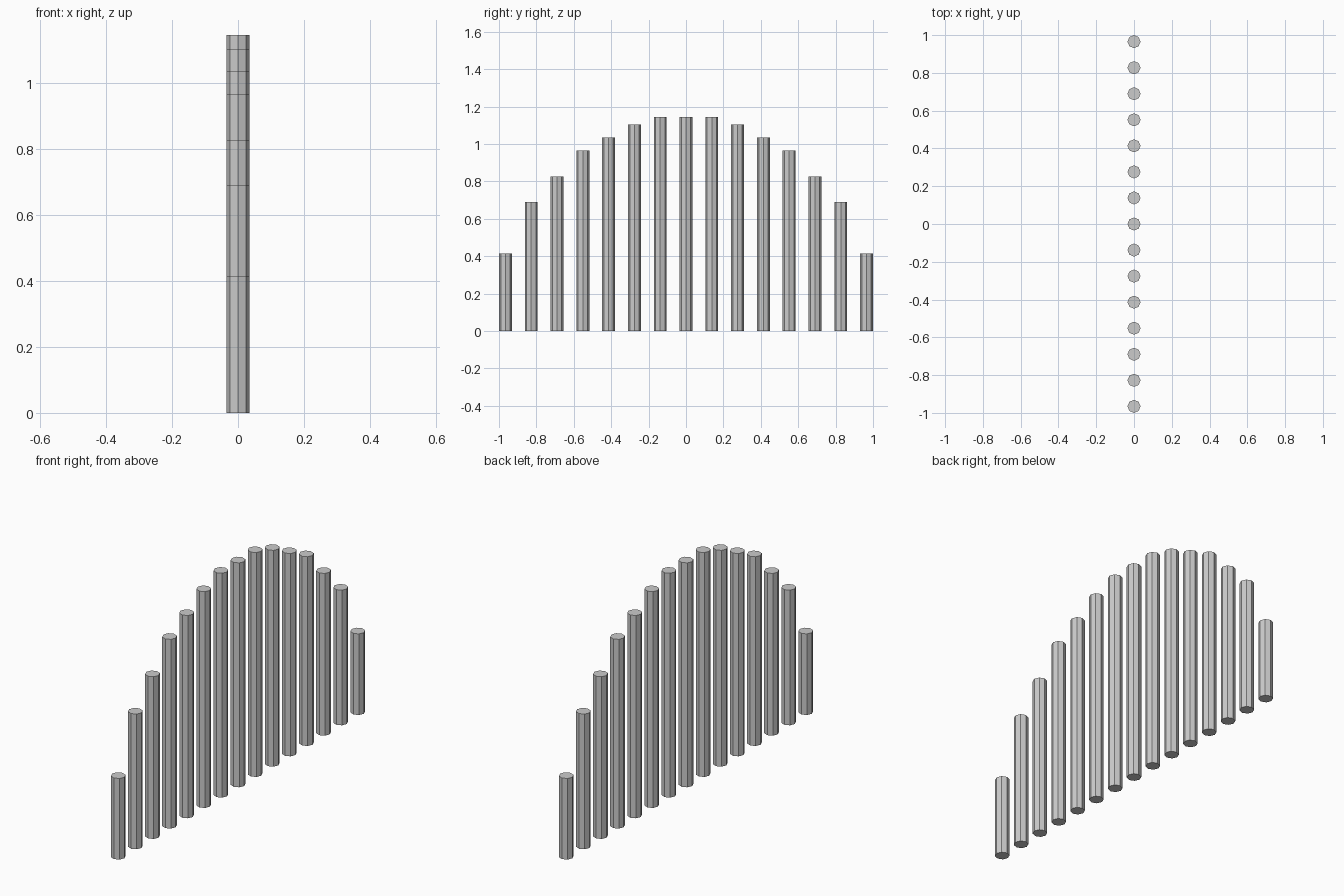
import bpy

if "Cube" in bpy.data.objects:
    bpy.data.objects.remove(bpy.data.objects["Cube"])

# Row of upright pipes: spacing unit, pipe radius a quarter of it
U = 2 / 14.5
R = U / 4
SIDES = 8

# Heights in spacing units, centre pipe outwards
HEIGHTS = [8.3, 8.3, 8.0, 7.5, 7.0, 6.0, 5.0, 3.0]


def pipe(index):
    h = HEIGHTS[abs(index)] * U
    bpy.ops.mesh.primitive_cylinder_add(
        vertices=SIDES, radius=R, depth=h, location=(0, index * U, h / 2))
    bpy.context.object.name = f"upright_pipe_{index + 8:02d}"


# Symmetric row, mirrored about the centre pipe
for i in range(-7, 8):
    pipe(i)
